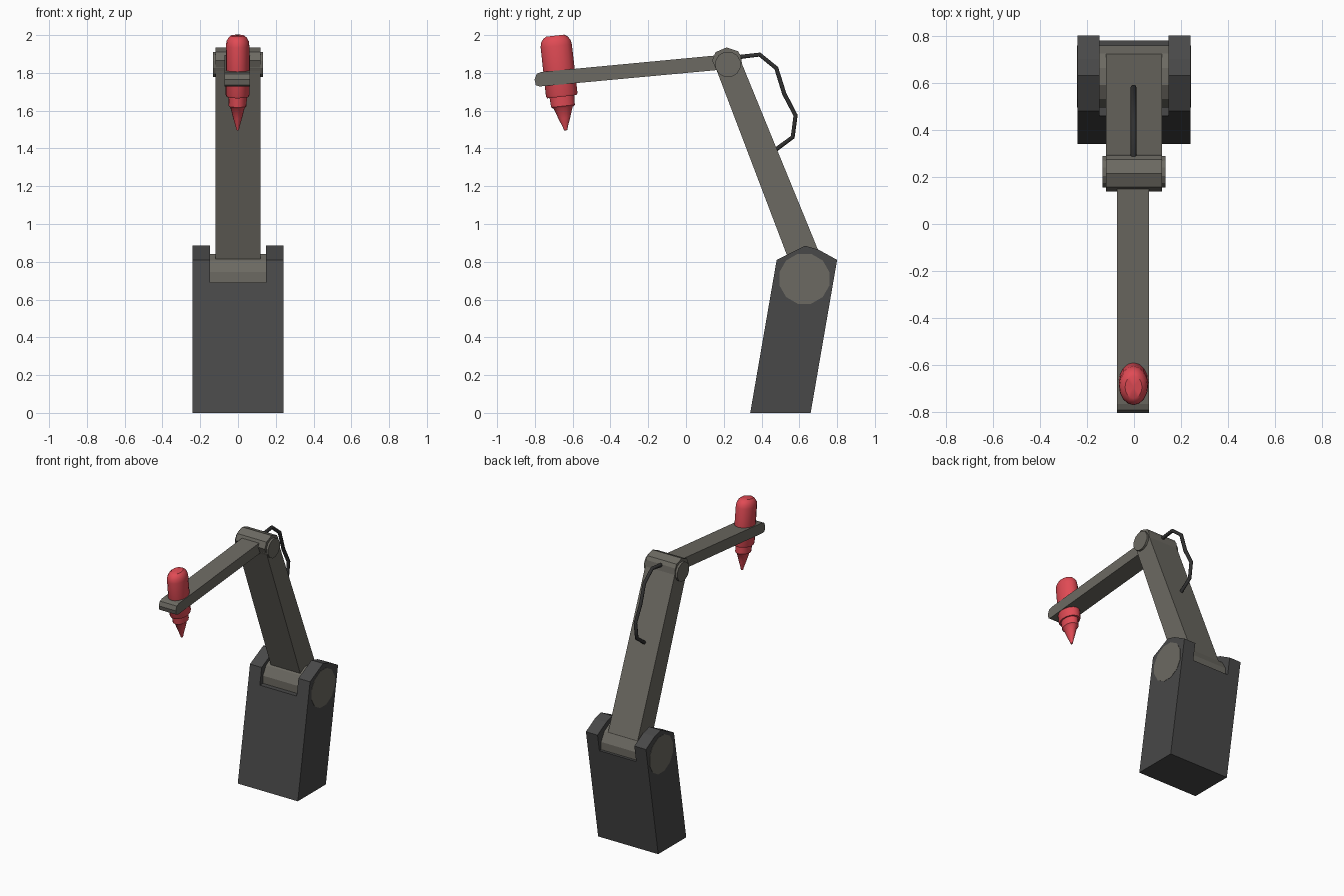
import bpy, bmesh, math
from mathutils import Matrix

if "Cube" in bpy.data.objects:
    bpy.data.objects.remove(bpy.data.objects["Cube"])


def material(name, rgb):
    m = bpy.data.materials.new(name)
    m.diffuse_color = (*rgb, 1)
    m.use_nodes = True
    m.node_tree.nodes["Principled BSDF"].inputs["Base Color"].default_value = m.diffuse_color
    return m


DARK = material("dark_grey", (0.065, 0.065, 0.065))
GREY = material("warm_grey", (0.15, 0.143, 0.122))
RED = material("red", (0.75, 0.07, 0.09))
BLACK = material("black", (0.03, 0.03, 0.03))


def finish(name, bm, mat):
    bmesh.ops.recalc_face_normals(bm, faces=bm.faces)
    me = bpy.data.meshes.new(name)
    bm.to_mesh(me)
    bm.free()
    ob = bpy.data.objects.new(name, me)
    bpy.context.collection.objects.link(ob)
    me.materials.append(mat)
    return ob


def prism(name, profile, x0, x1, mat):
    """Side profile in (y, z), extruded from x0 to x1."""
    bm = bmesh.new()
    face = bm.faces.new([bm.verts.new((x0, y, z)) for y, z in profile])
    ext = bmesh.ops.extrude_face_region(bm, geom=[face])["geom"]
    verts = [v for v in ext if isinstance(v, bmesh.types.BMVert)]
    bmesh.ops.translate(bm, verts=verts, vec=(x1 - x0, 0, 0))
    return finish(name, bm, mat)


def pivot(name, y, z, r, half, mat, sides=12):
    """Joint cylinder lying along x."""
    ring = [(y + r * math.cos(math.tau * (i + .5) / sides),
             z + r * math.sin(math.tau * (i + .5) / sides)) for i in range(sides)]
    return prism(name, ring, -half, half, mat)


# Leaning base with a slot between two prongs
base = prism("base", [(.34, 0), (.66, 0), (.80, .81), (.70, .865), (.63, .885), (.48, .81)],
             -.24, .24, DARK)
cutter = prism("slot_cutter", [(.2, .69), (1, .69), (1, 1.1), (.2, 1.1)], -.147, .147, DARK)
cutter.hide_render = True
mod = base.modifiers.new("slot", 'BOOLEAN')
mod.operation, mod.object, mod.solver = 'DIFFERENCE', cutter, 'EXACT'
bpy.context.view_layer.objects.active = base
bpy.ops.object.modifier_apply(modifier=mod.name)
bpy.data.objects.remove(cutter)

# Joints
pivot("shoulder_pivot", .627, .71, .137, .242, GREY)
pivot("elbow_pivot", .222, 1.845, .069, .133, GREY)

# Lower arm with rounded head
prism("lower_arm", [(.559, .77), (.737, .77), (.297, 1.846), (.29, 1.89), (.275, 1.915),
                    (.215, 1.935), (.157, 1.91), (.138, 1.866), (.164, 1.809)],
      -.118, .118, GREY)

# Forearm with rounded tip
prism("forearm", [(.22, 1.82), (.22, 1.898), (-.765, 1.805), (-.79, 1.795),
                  (-.802, 1.765), (-.795, 1.735), (-.775, 1.728)], -.072, .064, GREY)

# Tool: turned profile (distance from top, radius), squashed in x and tilted
profile = [(0, .0), (0, .048), (.01, .064), (.03, .079), (.055, .083), (.315, .084),
           (.325, .078), (.325, .066), (.375, .063), (.385, .05), (.44, .031),
           (.485, .014), (.503, .009), (.505, 0)]
bm = bmesh.new()
edges, prev = [], None
for t, r in profile:
    v = bm.verts.new((0, r, -t))
    if prev:
        edges.append(bm.edges.new((prev, v)))
    prev = v
bmesh.ops.spin(bm, geom=bm.verts[:] + edges, cent=(0, 0, 0), axis=(0, 0, 1),
               angle=math.tau, steps=16, use_duplicate=False)
bmesh.ops.remove_doubles(bm, verts=bm.verts[:], dist=.0005)
bm.transform(Matrix.Translation((-.002, -.693, 1.997)) @ Matrix.Rotation(math.radians(6.4), 4, 'X')
             @ Matrix.Diagonal((.75, 1, 1, 1)))
tool = finish("tool_head", bm, RED)
bpy.ops.object.select_all(action='DESELECT')
bpy.context.view_layer.objects.active = tool
tool.select_set(True)
bpy.ops.object.shade_smooth_by_angle(angle=math.radians(35))

# Cable looping behind the elbow
path = [(.265, 1.882), (.39, 1.897), (.478, 1.825), (.52, 1.69), (.58, 1.575), (.565, 1.46), (.47, 1.39)]
cu = bpy.data.curves.new("cable", 'CURVE')
cu.dimensions = '3D'
cu.bevel_depth, cu.bevel_resolution, cu.use_fill_caps = .013, 1, True
sp = cu.splines.new('POLY')
sp.points.add(len(path) - 1)
for p, (y, z) in zip(sp.points, path):
    p.co = (-.002, y, z, 1)
cable = bpy.data.objects.new("cable", cu)
bpy.context.collection.objects.link(cable)
cu.materials.append(BLACK)
tool.select_set(False)
bpy.context.view_layer.objects.active = cable
cable.select_set(True)
bpy.ops.object.convert(target='MESH')
cable.data.shade_flat()
